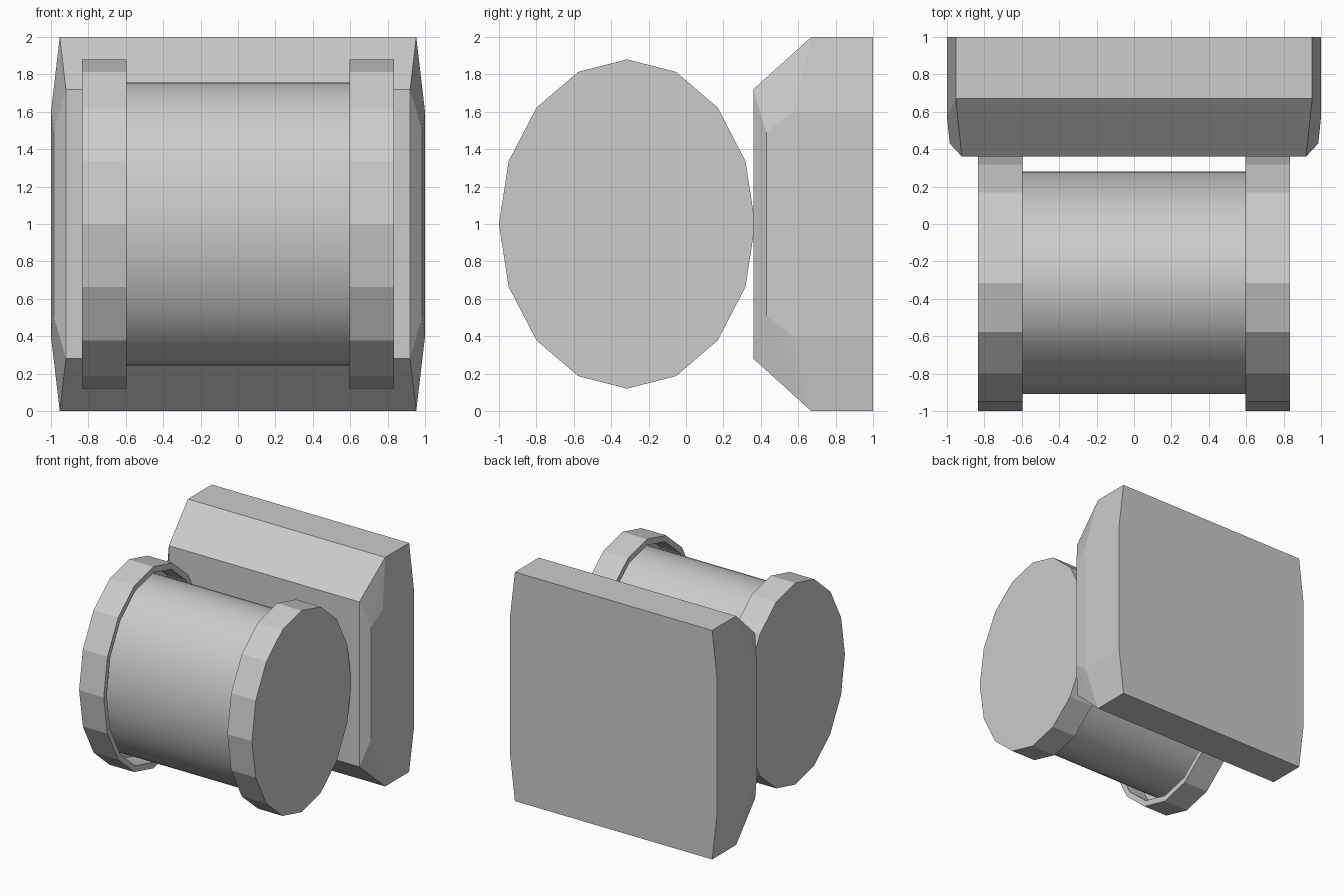
import bpy, bmesh, math

if "Cube" in bpy.data.objects:
    bpy.data.objects.remove(bpy.data.objects["Cube"])

CY, CZ = -0.315, 1.0          # spool axis


def finish(name, bm):
    bmesh.ops.recalc_face_normals(bm, faces=bm.faces[:])
    me = bpy.data.meshes.new(name)
    bm.to_mesh(me)
    bm.free()
    ob = bpy.data.objects.new(name, me)
    bpy.context.collection.objects.link(ob)
    return ob


def elliptic_turning(name, profile, sides):
    """Loft elliptical rings along x; profile = (x, y radius, z radius)."""
    bm = bmesh.new()
    rings = []
    for x, ry, rz in profile:
        rings.append([bm.verts.new((x, CY + ry * math.cos(2 * math.pi * i / sides),
                                    CZ + rz * math.sin(2 * math.pi * i / sides)))
                      for i in range(sides)])
    for a, b in zip(rings, rings[1:]):
        for i in range(sides):
            j = (i + 1) % sides
            bm.faces.new((a[i], a[j], b[j], b[i]))
    bm.faces.new(rings[0])
    bm.faces.new(rings[-1])
    return finish(name, bm)


# Back plate: convex block with chamfered edges, one corner mirrored in x and z
corner = [(0.92, 0.36, 0.72), (0.985, 0.43, 0.49), (1.0, 0.57, 0.60),
          (1.0, 1.0, 0.60), (0.953, 0.67, 1.0), (0.953, 1.0, 1.0)]
bm = bmesh.new()
for x, y, z in corner:
    for sx in (-1, 1):
        for sz in (-1, 1):
            bm.verts.new((sx * x, y, CZ + sz * z))
bmesh.ops.convex_hull(bm, input=bm.verts[:])
bmesh.ops.dissolve_limit(bm, angle_limit=math.radians(1),
                         verts=bm.verts[:], edges=bm.edges[:])
finish("back_plate", bm)

# End caps: 16-sided cups, open towards the middle, with a narrow rim
RY, RZ, INNER = 0.685, 0.88, 0.94
for side, s in (("left", -1), ("right", 1)):
    elliptic_turning(side + "_end_cap",
                     [(s * 0.835, RY, RZ), (s * 0.597, RY, RZ),
                      (s * 0.597, RY * INNER, RZ * INNER),
                      (s * 0.79, RY * INNER, RZ * INNER)], 16)

# Smooth drum running between the cap floors
drum = elliptic_turning("drum", [(-0.795, 0.595, 0.757), (0.795, 0.595, 0.757)], 64)
drum.data.shade_smooth()
bpy.context.view_layer.objects.active = drum
drum.select_set(True)
bpy.ops.object.shade_smooth_by_angle(angle=math.radians(30))
